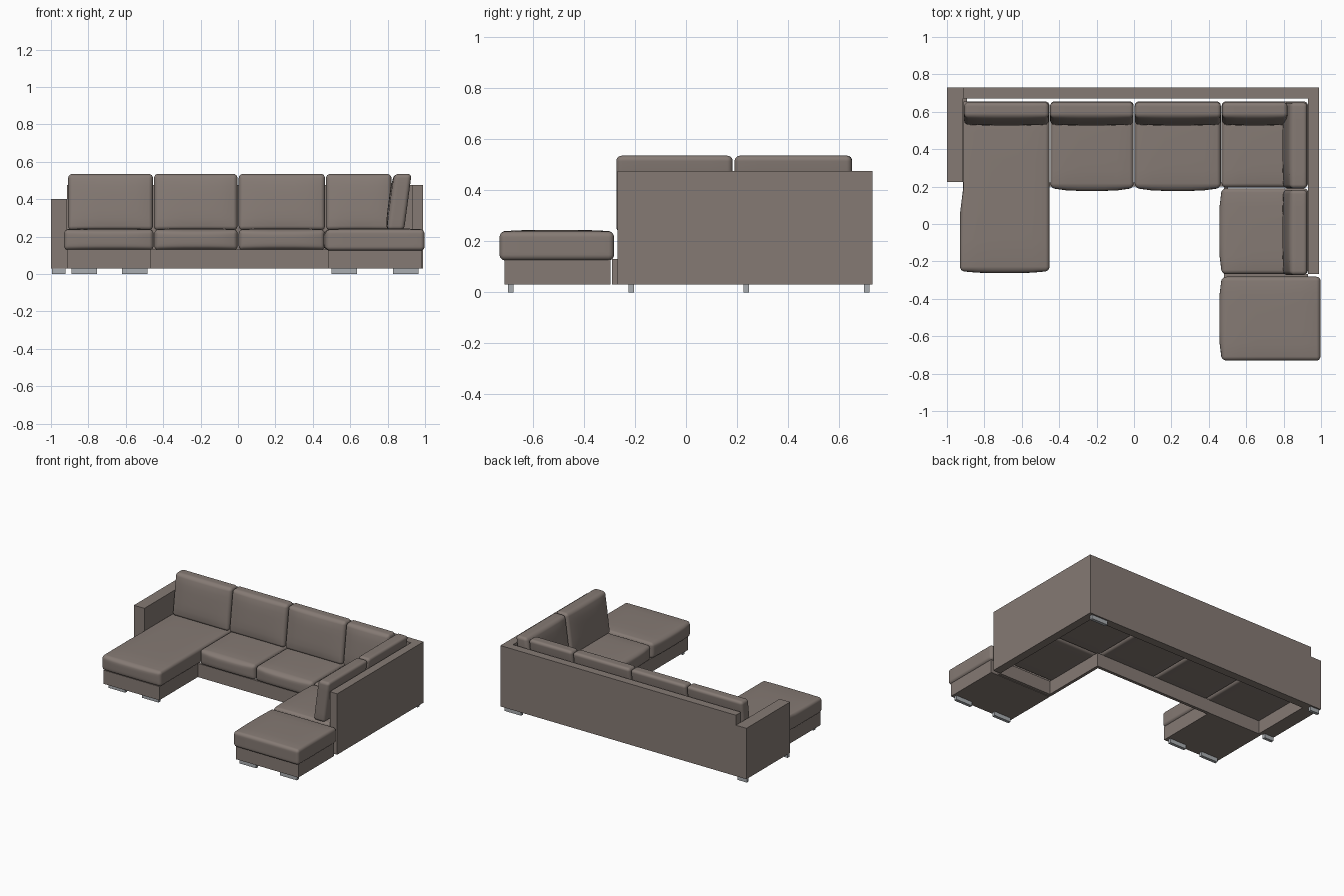
import bpy, bmesh
from mathutils import Vector

if "Cube" in bpy.data.objects:
    bpy.data.objects.remove(bpy.data.objects["Cube"])


def material(name, rgb):
    m = bpy.data.materials.new(name)
    m.diffuse_color = (*rgb, 1)
    m.use_nodes = True
    m.node_tree.nodes["Principled BSDF"].inputs["Base Color"].default_value = m.diffuse_color
    return m


FABRIC = material("taupe fabric", (0.235, 0.195, 0.174))
METAL = material("grey metal", (0.40, 0.42, 0.44))


def finish(name, bm, mat, smooth=False):
    me = bpy.data.meshes.new(name)
    bmesh.ops.recalc_face_normals(bm, faces=bm.faces)
    for f in bm.faces:
        f.smooth = smooth
    bm.to_mesh(me)
    bm.free()
    me.materials.append(mat)
    ob = bpy.data.objects.new(name, me)
    bpy.context.collection.objects.link(ob)
    return ob


def box(name, lo, hi, mat=FABRIC):
    bm = bmesh.new()
    bmesh.ops.create_cube(bm, size=1)
    lo, hi = Vector(lo), Vector(hi)
    for v in bm.verts:
        v.co = (lo + hi) / 2 + v.co * (hi - lo)
    return finish(name, bm, mat)


def cushion(name, lo, hi, r=0.022, bulge=(0, 0, 0), shear=(0, 0), notch=None):
    """Rounded box with soft bulging sides; shear leans the top over."""
    n, k = 14, 4                      # cells per side, cells in each rounded edge
    bm = bmesh.new()
    bmesh.ops.create_cube(bm, size=2)
    bmesh.ops.subdivide_edges(bm, edges=bm.edges[:], cuts=n - 1, use_grid_fill=True)
    lo, hi = Vector(lo), Vector(hi)
    mid, h = (lo + hi) / 2, (hi - lo) / 2

    def spread(t, half):              # crowd the grid towards the edges
        i = abs(t) * n / 2
        flat = n / 2 - k
        s = i / flat * (half - r) if i <= flat else half - r + (i - flat) / k * r
        return s if t >= 0 else -s

    for v in bm.verts:
        p = Vector([spread(v.co[a], h[a]) for a in range(3)])
        core = Vector([max(-(h[a] - r), min(h[a] - r, p[a])) for a in range(3)])
        p = core + (p - core).normalized() * r
        u = [max(-1, min(1, p[a] / h[a])) for a in range(3)]
        q = p.copy()
        for a, b in enumerate(bulge):
            side = max(0, u[a] if b > 0 else -u[a])
            o, w = (a + 1) % 3, (a + 2) % 3
            q[a] += b * side * (1 - u[o] ** 4) * (1 - u[w] ** 4)
        q.x += shear[0] * u[2] / 2
        q.y += shear[1] * u[2] / 2
        q += mid
        if notch and q.y > notch[1]:  # narrower part beside the armrest
            q.x = max(q.x, notch[0])
        v.co = q
    return finish(name, bm, FABRIC, True)


# Upright panels and armrest
box("back_panel", (-0.915, 0.67, 0.03), (0.99, 0.73, 0.475))
box("right_panel", (0.93, -0.268, 0.03), (0.99, 0.67, 0.475))
box("left_armrest", (-1.0, 0.225, 0.03), (-0.915, 0.73, 0.402))

# Plinths: solid under the chaise and ottoman, open frame elsewhere
box("chaise_base", (-0.915, -0.245, 0.03), (-0.465, 0.22, 0.13))
box("ottoman_base", (0.48, -0.71, 0.03), (0.985, -0.295, 0.13))
box("front_rail", (-0.465, 0.2, 0.03), (0.48, 0.222, 0.13))
box("inner_right_rail", (0.48, -0.29, 0.03), (0.502, 0.222, 0.13))
box("right_end_rail", (0.502, -0.29, 0.03), (0.93, -0.268, 0.13))
box("left_rail", (-0.915, 0.22, 0.03), (-0.893, 0.67, 0.13))

# Seat cushions
Z0, Z1 = 0.128, 0.238
cushion("chaise_seat", (-0.93, -0.25, Z0), (-0.452, 0.655, Z1),
        bulge=(0, -0.012, 0.006), notch=(-0.912, 0.2))
cushion("left_seat", (-0.447, 0.195, Z0), (-0.002, 0.655, Z1), bulge=(0, -0.018, 0.006))
cushion("middle_seat", (0.004, 0.195, Z0), (0.464, 0.655, Z1), bulge=(0, -0.018, 0.006))
cushion("corner_seat", (0.469, 0.196, Z0), (0.93, 0.655, Z1), bulge=(0, 0, 0.006))
cushion("right_seat", (0.472, -0.268, Z0), (0.93, 0.191, Z1), bulge=(-0.016, 0, 0.006))
cushion("ottoman_seat", (0.472, -0.73, 0.125), (0.997, -0.282, Z1), bulge=(-0.016, 0, 0.006))

# Back cushions, leaning backwards
for i, (a, b) in enumerate([(-0.908, -0.455), (-0.449, -0.003), (0.004, 0.465), (0.471, 0.82)]):
    cushion(f"back_cushion_{i + 1}", (a, 0.55, 0.235), (b, 0.633, 0.535),
            bulge=(0, -0.012, 0), shear=(0, 0.04))
for i, (a, b) in enumerate([(-0.273, 0.183), (0.19, 0.65)]):
    cushion(f"side_cushion_{i + 1}", (0.817, a, 0.235), (0.908, b, 0.535),
            bulge=(-0.012, 0, 0), shear=(0.04, 0))

# Feet
for name, x0, x1, y0 in [
        ("chaise_foot_left", -0.89, -0.755, -0.225), ("chaise_foot_right", -0.62, -0.485, -0.225),
        ("ottoman_foot_left", 0.5, 0.635, -0.698), ("ottoman_foot_right", 0.83, 0.965, -0.698),
        ("arm_foot_front", -0.995, -0.922, 0.225), ("arm_foot_back", -0.995, -0.922, 0.697),
        ("back_right_foot", 0.83, 0.965, 0.697)]:
    box(name, (x0, y0, 0), (x1, y0 + 0.022, 0.03), METAL)
